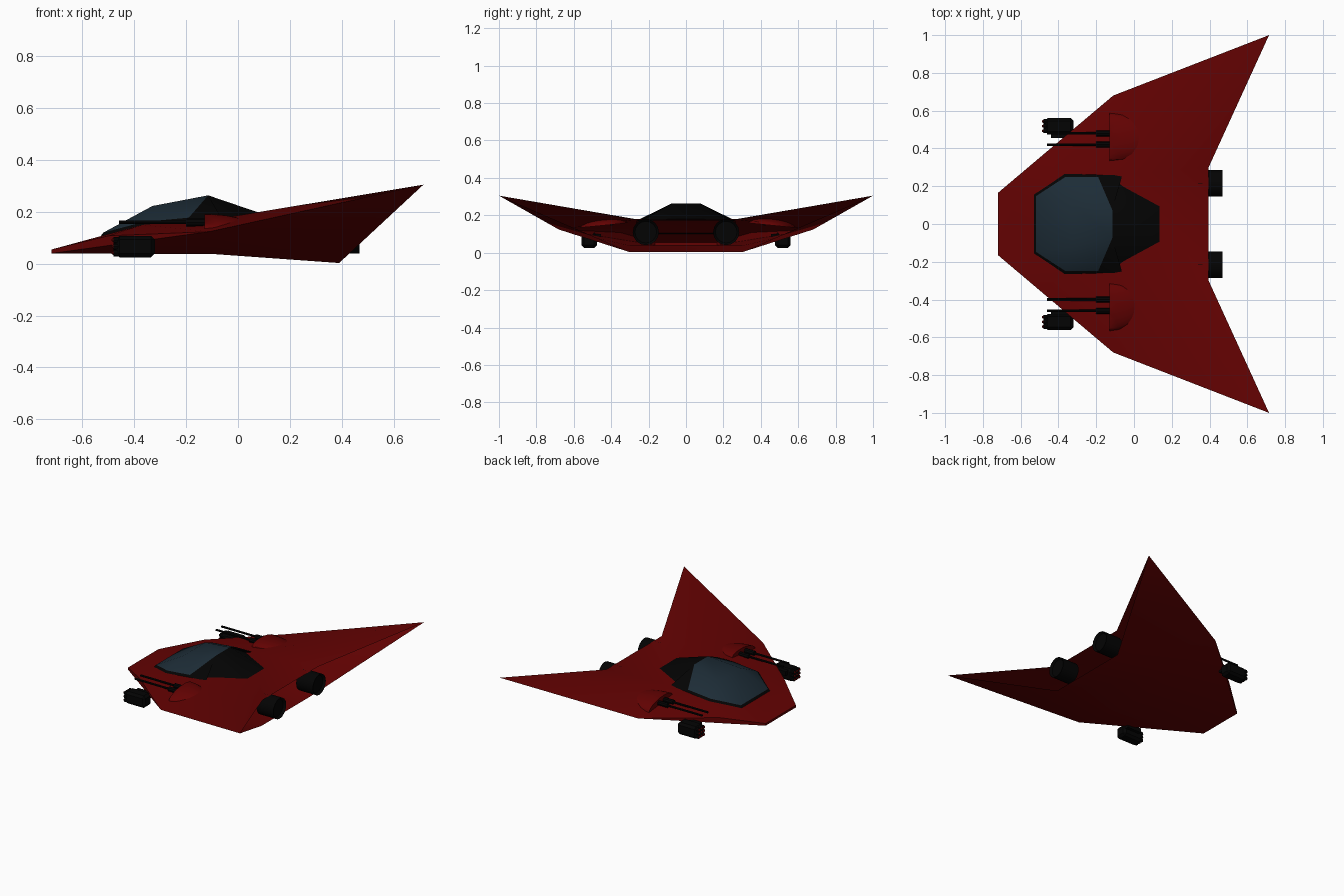
import bpy, bmesh, math
from mathutils import Matrix, Vector

cube = bpy.data.objects.get("Cube")
if cube:
    bpy.data.objects.remove(cube, do_unlink=True)


def material(name, rgb):
    m = bpy.data.materials.new(name)
    m.use_nodes = True
    m.diffuse_color = (*rgb, 1)
    m.node_tree.nodes["Principled BSDF"].inputs["Base Color"].default_value = (*rgb, 1)
    return m


RED = material("hull red", (0.125, 0.0006, 0.0006))
BLACK = material("black metal", (0.001, 0.001, 0.001))
GLASS = material("canopy glass", (0.012, 0.025, 0.037))


def finish(bm, name, mats, smooth=True):
    mesh = bpy.data.meshes.new(name)
    bmesh.ops.recalc_face_normals(bm, faces=bm.faces)
    bm.to_mesh(mesh)
    bm.free()
    for m in mats:
        mesh.materials.append(m)
    ob = bpy.data.objects.new(name, mesh)
    bpy.context.collection.objects.link(ob)
    if smooth:
        bpy.ops.object.select_all(action='DESELECT')
        ob.select_set(True)
        bpy.context.view_layer.objects.active = ob
        bpy.ops.object.shade_smooth_by_angle(angle=math.radians(32))


def faceted(name, points, groups, mats):
    """Symmetric shell: two keys make a strip across the middle, more keys a mirrored pair."""
    bm = bmesh.new()
    left = {k: bm.verts.new(p) for k, p in points.items()}
    right = {k: bm.verts.new((p[0], -p[1], p[2])) for k, p in points.items()}
    for index, faces in enumerate(groups):
        for keys in faces.split():
            if len(keys) == 2:
                a, b = keys
                loops = [[left[a], left[b], right[b], right[a]]]
            else:
                loops = [[side[k] for k in keys] for side in (left, right)]
            for loop in loops:
                bm.faces.new(loop).material_index = index
    finish(bm, name, mats)


def add_rod(bm, x0, x1, y, z, r, sides, r_front=None):
    """Rod along x from x0 (front) to x1."""
    mat = Matrix.Translation(((x0 + x1) / 2, y, z)) @ Matrix.Rotation(math.pi / 2, 4, 'Y')
    bmesh.ops.create_cone(bm, cap_ends=True, segments=sides, radius2=r,
                          radius1=r if r_front is None else r_front,
                          depth=x1 - x0, matrix=mat)


def add_box(bm, lo, hi, bevel=0):
    lo, hi = Vector(lo), Vector(hi)
    mat = Matrix.Translation((lo + hi) / 2) @ Matrix.Diagonal((*(hi - lo), 1))
    verts = bmesh.ops.create_cube(bm, size=1, matrix=mat)['verts']
    if bevel:
        edges = list({e for v in verts for e in v.link_edges})
        bmesh.ops.bevel(bm, geom=edges, offset=bevel, segments=1, affect='EDGES')


def slice_away(bm, direction):
    """Remove everything beyond the origin in a direction; return the cut edges."""
    cut = bmesh.ops.bisect_plane(bm, geom=bm.verts[:] + bm.edges[:] + bm.faces[:],
                                 plane_co=(0, 0, 0), plane_no=direction, clear_outer=True)
    return [g for g in cut['geom_cut'] if isinstance(g, bmesh.types.BMEdge)]


# Swept-wing shell, open at the rear: a/n nose, p cheek, c/e deck, b shoulder,
# t wing tip, r/q rear edges, m belly
faceted("hull", {
    "a": (-.72, .165, .055), "n": (-.72, .165, .04), "p": (-.5, .351, .108),
    "c": (-.37, .265, .15), "e": (-.05, .26, .178), "b": (-.11, .68, .124),
    "t": (.715, 1, .305), "r": (.395, .3, .18), "q": (.39, .3, .003),
    "m": (-.1, .3, .038),
}, ["ac ce er an nm mq apc pbc cbe ert etb apn pbn nbm mbq btq"], [RED])

# Canopy shell: r/s/u rim, a/b/c glass foot, d/e glass roof, k/l/h rear fairing
faceted("canopy", {
    "r": (-.535, .16, .1), "s": (-.37, .27, .146), "u": (-.2, .265, .16),
    "a": (-.52, .147, .12), "b": (-.362, .25, .162), "c": (-.19, .25, .178),
    "d": (-.33, .12, .223), "e": (-.115, .075, .264),
    "k": (-.06, .265, .17), "l": (-.1, .235, .17), "h": (.155, .095, .172),
}, ["ra rsba sucb ukc eck ekl elh eh", "ad de abd bcd ced"], [BLACK, GLASS])

for s, side in ((1, "left"), (-1, "right")):
    # Rear engine nozzle with a recessed end
    bm = bmesh.new()
    add_rod(bm, .34, .468, s * .215, .11, .07, 16)
    end = max(bm.faces, key=lambda f: f.calc_center_median().x)
    bmesh.ops.inset_individual(bm, faces=[end], thickness=.012, depth=-.015)
    finish(bm, side + "_engine", [BLACK])

    # Turret fairing: a half dome with a flat front, sheared to follow the wing
    bm = bmesh.new()
    bmesh.ops.create_uvsphere(bm, u_segments=20, v_segments=12, radius=1)
    bmesh.ops.holes_fill(bm, edges=slice_away(bm, (-1, 0, 0)))
    slice_away(bm, (0, 0, -1))
    shear = Matrix.Identity(4)
    shear[2][1] = -.1 * s
    bm.transform(Matrix.Translation((-.13, s * .45 + .01, .146)) @ shear
                 @ Matrix.Diagonal((.21 + s * .03, .127, .044, 1)))
    finish(bm, side + "_turret", [RED])

    # Twin guns: thin barrel and thicker sleeve
    bm = bmesh.new()
    for offset in (-.03, .03):
        y = s * .44 + .01 + offset
        add_rod(bm, -.46, -.19, y, .16, .007, 8)
        add_rod(bm, -.2, -.12, y, .16, .016, 8)
    finish(bm, side + "_guns", [BLACK])

    # Rocket pod with its strut and launch tubes
    bm = bmesh.new()
    add_box(bm, (-.472, s * .518 - .042, .025), (-.32, s * .518 + .042, .108), .015)
    add_box(bm, (-.44, s * .472 - .018, .07), (-.33, s * .472 + .018, .1))
    tips = bmesh.new()
    for row in (-1, 0, 1):
        for col in (-1, 0, 1):
            y, z = s * .518 + col * .025, .0665 + row * .025
            add_rod(bm, -.48, -.46, y, z, .0125, 8)
            add_rod(tips, -.488, -.475, y, z, .0105, 8, .004)
    finish(bm, side + "_rocket_pod", [BLACK], False)
    finish(tips, side + "_rocket_tips", [RED], False)
